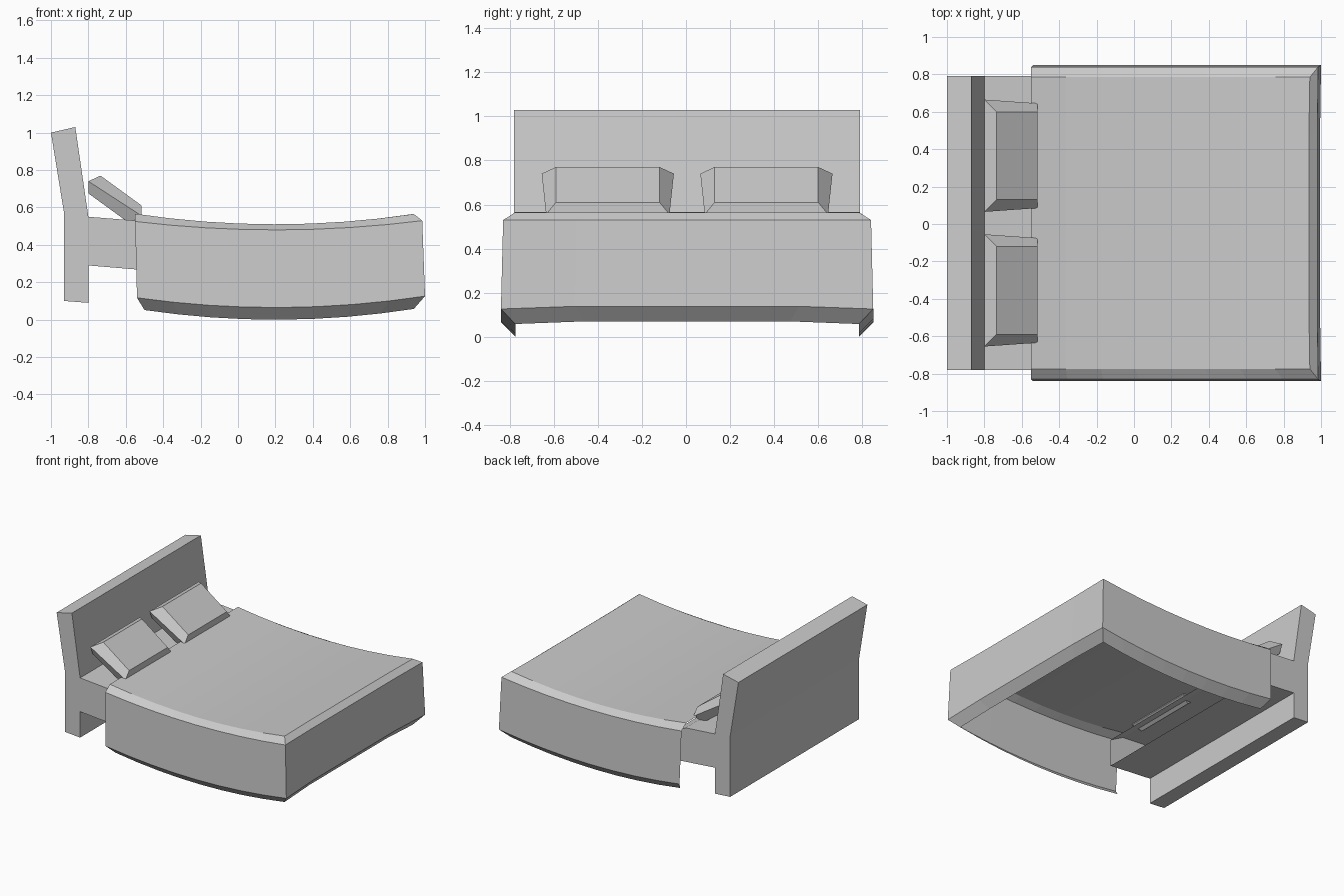
import bpy
import bmesh

if "Cube" in bpy.data.objects:
    bpy.data.objects.remove(bpy.data.objects["Cube"], do_unlink=True)

Y_MID = 0.005

grey = bpy.data.materials.new("plain grey")
grey.use_nodes = True
grey.diffuse_color = (0.6, 0.6, 0.6, 1)
grey.node_tree.nodes["Principled BSDF"].inputs["Base Color"].default_value = (0.6, 0.6, 0.6, 1)


def finish(name, bm):
    bmesh.ops.recalc_face_normals(bm, faces=bm.faces[:])
    mesh = bpy.data.meshes.new(name)
    bm.to_mesh(mesh)
    bm.free()
    mesh.materials.append(grey)
    obj = bpy.data.objects.new(name, mesh)
    bpy.context.collection.objects.link(obj)
    return obj


def bridge(bm, a, b, closed=False):
    """Join two equally long rows of vertices with quads and return the faces."""
    count = len(a) if closed else len(a) - 1
    faces = []
    for i in range(count):
        j = (i + 1) % len(a)
        faces.append(bm.faces.new((a[i], a[j], b[j], b[i])))
    return faces


# Headboard and bed base: one side profile drawn across the width, open under the blanket
profile = [(-0.44, 0.26), (-0.8, 0.29), (-0.8, 0.09), (-0.93, 0.10), (-0.93, 0.57),
           (-1.0, 1.0), (-0.87, 1.03), (-0.8, 0.55), (-0.55, 0.53), (-0.44, 0.47)]
bm = bmesh.new()
sides = [[bm.verts.new((x, Y_MID + s * 0.785, z)) for x, z in profile] for s in (-1, 1)]
bridge(bm, *sides)
for side in sides:
    bm.faces.new(side)
finish("headboard_and_base", bm)


# Blanket: sagging open shell made of U-shaped rows from the top edge to the bottom lip
STEPS = 8


def blanket_row(bm, head_x, foot_x, half_y, low_z, sag, foot_lift):
    def height(x):
        return low_z + sag * (x - 0.2) ** 2

    xs = [head_x + (foot_x - head_x) * i / STEPS for i in range(STEPS + 1)]
    points = [(x, -half_y, height(x)) for x in xs]
    for t in (-0.6, 0, 0.6):
        points.append((foot_x - 0.005, t * half_y, height(foot_x) + foot_lift))
    points += [(x, half_y, height(x)) for x in reversed(xs)]
    return [bm.verts.new((x, y + Y_MID, z)) for x, y, z in points]


bm = bmesh.new()
rows = [blanket_row(bm, -0.55, 0.94, 0.78, 0.51, 0.1, 0),
        blanket_row(bm, -0.55, 0.985, 0.835, 0.48, 0.08, 0),
        blanket_row(bm, -0.54, 1.0, 0.845, 0.065, 0.095, 0.012),
        blanket_row(bm, -0.5, 0.94, 0.78, 0.0, 0.105, 0.012)]
for upper, lower in zip(rows, rows[1:]):
    bridge(bm, upper, lower)
top = rows[0]
left, right = top[:STEPS + 1], top[::-1][:STEPS + 1]
bridge(bm, left[:-1], right[:-1])
bm.faces.new([left[-2]] + top[STEPS:STEPS + 5] + [right[-2]])
finish("blanket", bm)


# Pillows: leaning cushions, each with a bevelled top and underside
def pillow(name, y_mid):
    # upper x, upper z, lower x, lower z, half width at the upper and lower edge
    layers = [(-0.735, 0.77, -0.515, 0.61, 0.235, 0.235),
              (-0.8, 0.74, -0.515, 0.555, 0.30, 0.28),
              (-0.8, 0.675, -0.58, 0.515, 0.27, 0.25)]
    bm = bmesh.new()
    rings = []
    for x0, z0, x1, z1, w0, w1 in layers:
        corners = [(x0, -w0, z0), (x0, w0, z0), (x1, w1, z1), (x1, -w1, z1)]
        rings.append([bm.verts.new((x, y_mid + y, z)) for x, y, z in corners])
    for a, b in zip(rings, rings[1:]):
        bridge(bm, a, b, closed=True)
    bm.faces.new(rings[0])
    bm.faces.new(rings[-1])
    finish(name, bm)


for name, side in (("left_pillow", 1), ("right_pillow", -1)):
    pillow(name, Y_MID + side * 0.36)
